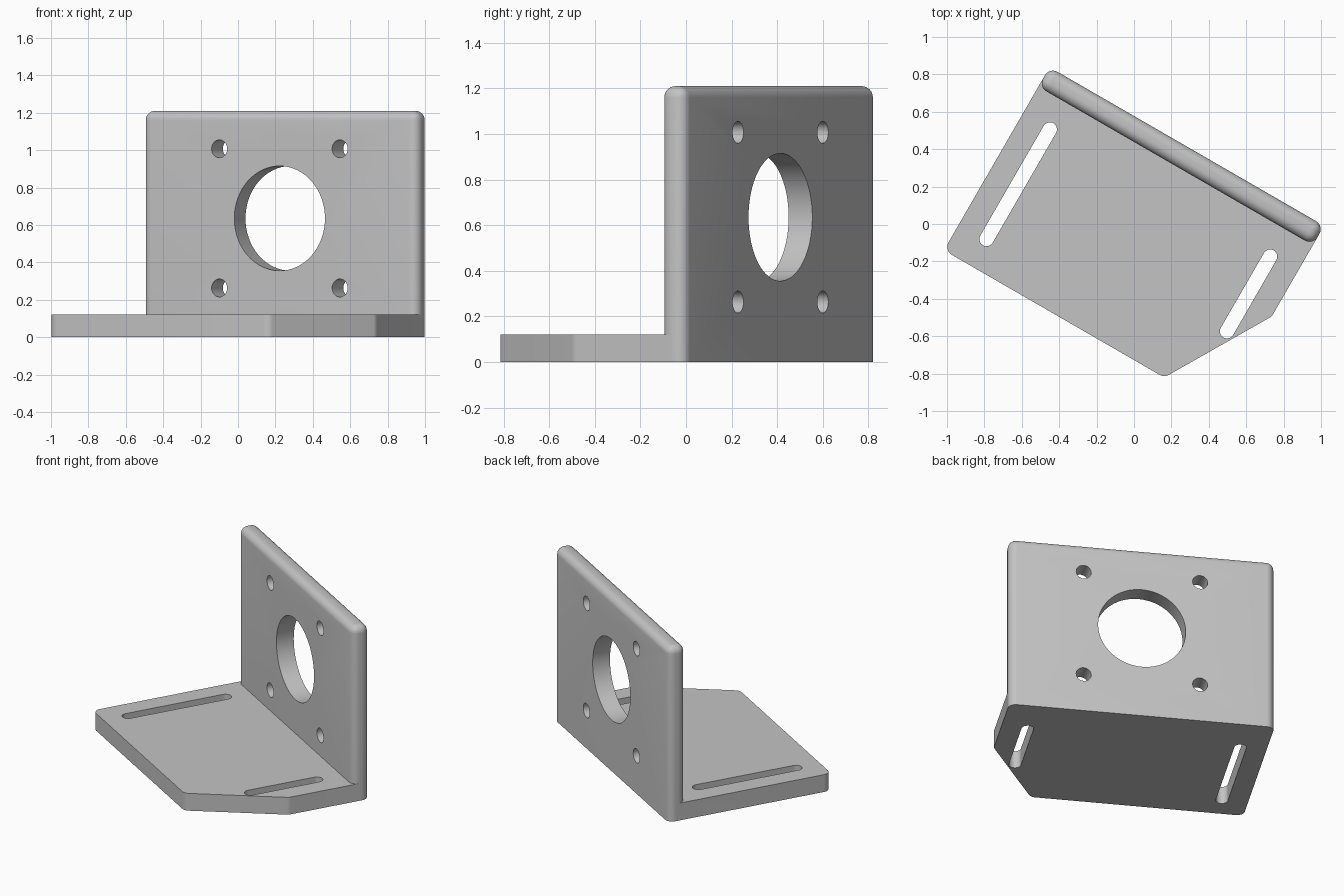
import bpy, bmesh, math
from mathutils import Matrix, Vector

if "Cube" in bpy.data.objects:
    bpy.data.objects.remove(bpy.data.objects["Cube"])

# Bracket dimensions, in a frame aligned with the wall
LEFT, RIGHT = -0.81, 0.885
FRONT, WALL_FRONT, BACK = -0.63, 0.38, 0.50
THICK, HEIGHT, FILLET = 0.12, 1.21, 0.05
MID, HOLE_Z = (LEFT + RIGHT) / 2, 0.635

grey = bpy.data.materials.new("light grey")
grey.use_nodes = True
colour = (0.55, 0.55, 0.55, 1)
grey.diffuse_color = colour
grey.node_tree.nodes["Principled BSDF"].inputs["Base Color"].default_value = colour


def make_object(name, bm):
    bmesh.ops.recalc_face_normals(bm, faces=bm.faces)
    mesh = bpy.data.meshes.new(name)
    bm.to_mesh(mesh)
    bm.free()
    mesh.materials.append(grey)
    obj = bpy.data.objects.new(name, mesh)
    bpy.context.collection.objects.link(obj)
    return obj


def rounded(corners, steps=8):
    """Outline of (x, y, radius) corners with tangent arcs."""
    pts = []
    for i, (x, y, r) in enumerate(corners):
        p = Vector((x, y))
        a = (Vector(corners[i - 1][:2]) - p).normalized()
        b = (Vector(corners[(i + 1) % len(corners)][:2]) - p).normalized()
        if r == 0:
            pts.append(p)
            continue
        half = a.angle(b) / 2
        centre = p + (a + b).normalized() * (r / math.sin(half))
        start = p + a * (r / math.tan(half)) - centre
        end = p + b * (r / math.tan(half)) - centre
        for k in range(steps + 1):
            t = k / steps
            pts.append(centre + (start * (1 - t) + end * t).normalized() * r)
    return pts


def prism(name, outline, z0, z1):
    bm = bmesh.new()
    face = bm.faces.new([bm.verts.new((p[0], p[1], z0)) for p in outline])
    top = bmesh.ops.extrude_face_region(bm, geom=[face])["geom"]
    verts = [g for g in top if isinstance(g, bmesh.types.BMVert)]
    bmesh.ops.translate(bm, verts=verts, vec=(0, 0, z1 - z0))
    return make_object(name, bm)


def combine(target, other, operation):
    mod = target.modifiers.new(operation, "BOOLEAN")
    mod.operation, mod.solver, mod.object = operation, "EXACT", other
    bpy.context.view_layer.objects.active = target
    bpy.ops.object.modifier_apply(modifier=mod.name)
    bpy.data.objects.remove(other)


def cut_bore(u, z, radius, sides):
    bm = bmesh.new()
    place = Matrix.Translation((u, (WALL_FRONT + BACK) / 2, z)) @ Matrix.Rotation(math.pi / 2, 4, "X")
    bmesh.ops.create_cone(bm, cap_ends=True, segments=sides, radius1=radius,
                          radius2=radius, depth=0.5, matrix=place)
    combine(bracket, make_object("bore_cutter", bm), "DIFFERENCE")


def cut_slot(u, v0, v1, r=0.038):
    corners = [(u - r, v0 - r, r * 0.999), (u + r, v0 - r, r * 0.999),
               (u + r, v1 + r, r * 0.999), (u - r, v1 + r, r * 0.999)]
    combine(bracket, prism("slot_cutter", rounded(corners), -0.1, 0.3), "DIFFERENCE")


# Base plate with one clipped corner, running under the wall
bracket = prism("mounting_bracket", rounded([
    (LEFT, FRONT, FILLET), (0.55, FRONT, FILLET), (RIGHT, -0.06, FILLET),
    (RIGHT, 0.44, 0), (LEFT, 0.44, 0)]), 0, THICK)

# Upright wall, rounded on every edge except the underside
bm = bmesh.new()
size = (RIGHT - LEFT, BACK - WALL_FRONT, HEIGHT)
place = Matrix.Translation((MID, (WALL_FRONT + BACK) / 2, HEIGHT / 2))
bmesh.ops.create_cube(bm, size=1, matrix=place @ Matrix.Diagonal((*size, 1)))
edges = [e for e in bm.edges if any(v.co.z > 0.1 for v in e.verts)]
bmesh.ops.bevel(bm, geom=edges, offset=FILLET, segments=8, profile=0.5, affect="EDGES")
combine(bracket, make_object("wall", bm), "UNION")

# Central bore and four bolt holes
cut_bore(MID, HOLE_Z, 0.28, 64)
for du in (-0.372, 0.372):
    for dz in (-0.372, 0.372):
        cut_bore(MID + du, HOLE_Z + dz, 0.048, 32)

# Adjustment slots: long on the left, short beside the clipped corner
cut_slot(MID - 0.68, -0.464, 0.213)
cut_slot(MID + 0.68, -0.248, 0.213)

# Turn the bracket and shade it
bracket.data.transform(Matrix.Rotation(math.radians(-30), 4, "Z"))
bpy.ops.object.select_all(action="DESELECT")
bracket.select_set(True)
bpy.context.view_layer.objects.active = bracket
bpy.ops.object.shade_smooth_by_angle(angle=math.radians(30))
